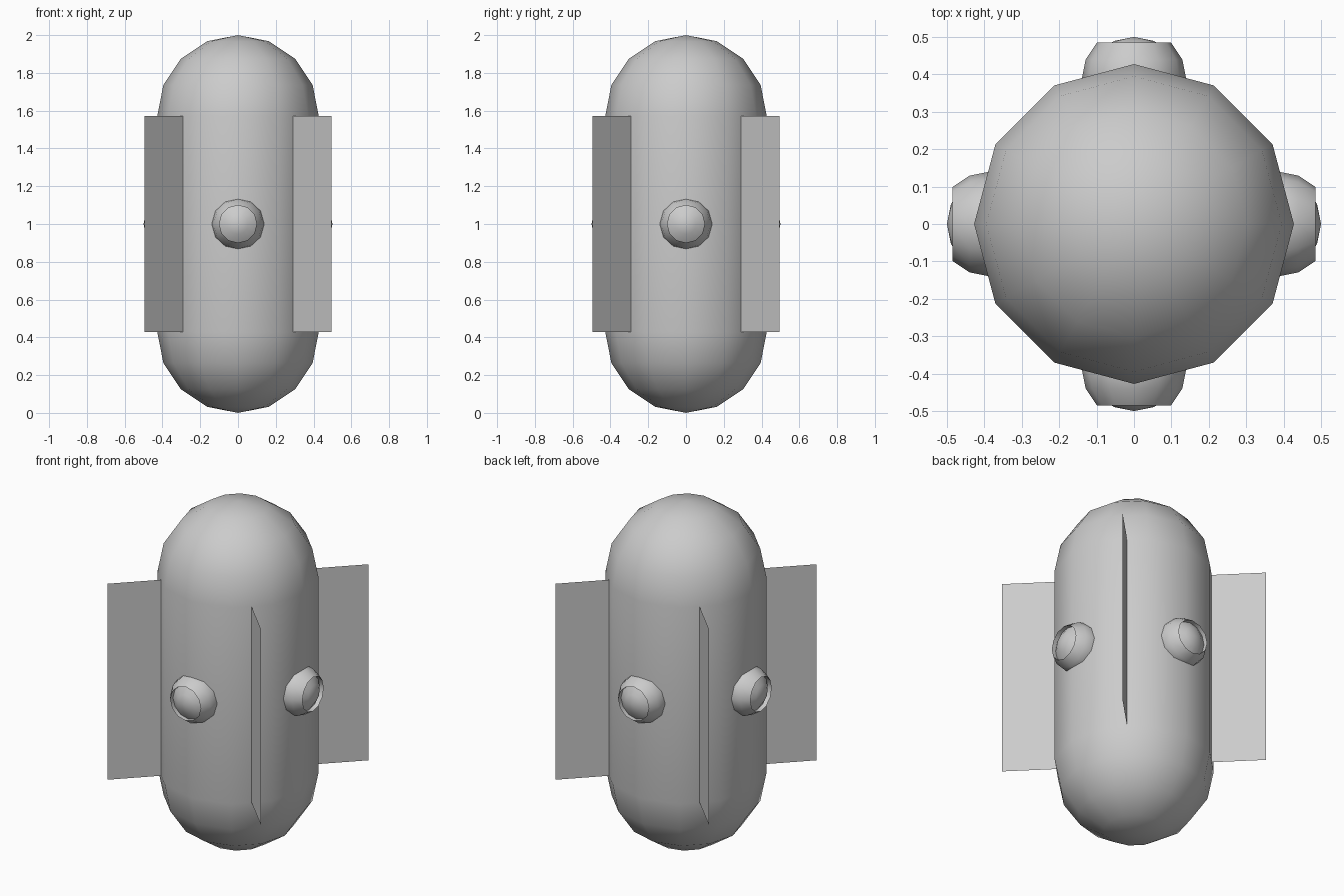
import bpy, bmesh
from math import sin, cos, pi, radians
from mathutils import Matrix

if "Cube" in bpy.data.objects:
    bpy.data.objects.remove(bpy.data.objects["Cube"])

SIDES = 12
R = 0.4275            # body radius
POD = 0.14            # pod radius
STEP = pi / 8         # latitude step of every dome


def finish(name, bm, smooth=True):
    mesh = bpy.data.meshes.new(name)
    bm.to_mesh(mesh)
    bm.free()
    obj = bpy.data.objects.new(name, mesh)
    bpy.context.collection.objects.link(obj)
    if smooth:
        bpy.ops.object.select_all(action='DESELECT')
        obj.select_set(True)
        bpy.context.view_layer.objects.active = obj
        bpy.ops.object.shade_smooth_by_angle(angle=radians(40))
    return obj


def lathe(name, profile, matrix=Matrix()):
    """Revolve (radius, height) points, listed base to tip, around z."""
    bm = bmesh.new()
    rings = []
    for r, z in profile:
        if r < 1e-5:
            rings.append([bm.verts.new((0, 0, z))] * SIDES)
        else:
            rings.append([bm.verts.new((r * cos(2 * pi * i / SIDES),
                                        r * sin(2 * pi * i / SIDES), z))
                          for i in range(SIDES)])
    for a, b in zip(rings, rings[1:]):
        for i in range(SIDES):
            j = (i + 1) % SIDES
            bm.faces.new(list(dict.fromkeys((a[i], a[j], b[j], b[i]))))
    bm.transform(matrix)
    return finish(name, bm)


def arc(radius, centre, start, end):
    return [(radius * cos(k * STEP), centre + radius * sin(k * STEP))
            for k in range(start, end + 1)]


# Capsule body
lathe("body", arc(R, R, -4, 0) + arc(R, 2 - R, 0, 4))

# Rounded pods with a recessed lens, one on each side
pod_profile = arc(POD, 0.386, -1, 2) + arc(POD, 0.36, 2, 4)
for k, side in enumerate(("right", "back", "left", "front")):
    place = (Matrix.Translation((0, 0, 1))
             @ Matrix.Rotation(k * pi / 2, 4, 'Z')
             @ Matrix.Rotation(pi / 2, 4, 'Y'))
    lathe(side + "_pod", pod_profile, place)

# Thin flat fins on the diagonals
for sx, sy, name in ((1, -1, "front_right"), (-1, -1, "front_left"),
                     (1, 1, "back_right"), (-1, 1, "back_left")):
    bm = bmesh.new()
    bm.faces.new([bm.verts.new((sx * d, sy * d, z)) for d, z in
                  ((0.29, R), (0.496, R), (0.496, 2 - R), (0.29, 2 - R))])
    finish(name + "_fin", bm, smooth=False)
